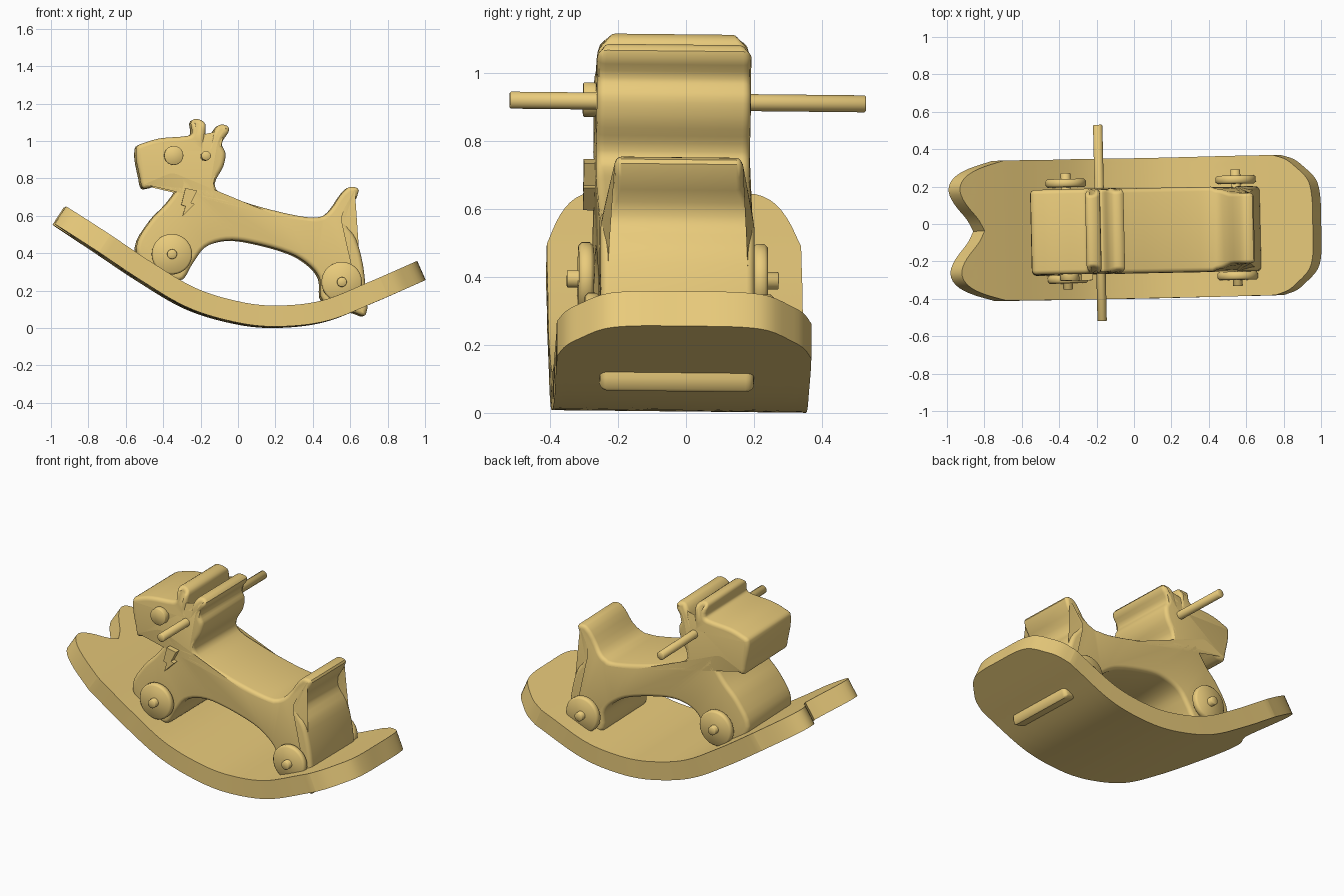
import bpy, bmesh, math
from mathutils import Matrix, Vector

if "Cube" in bpy.data.objects:
    bpy.data.objects.remove(bpy.data.objects["Cube"])

TILT = Matrix.Rotation(math.radians(1.3), 4, 'Z') @ Matrix.Rotation(math.radians(-0.6), 4, 'X')
wood = bpy.data.materials.new("wood")
wood.diffuse_color = (0.82, 0.6, 0.2, 1)
wood.use_nodes = True
wood.node_tree.nodes["Principled BSDF"].inputs["Base Color"].default_value = wood.diffuse_color


def finish(name, bm, y=0.0, angle=40):
    bmesh.ops.recalc_face_normals(bm, faces=bm.faces)
    me = bpy.data.meshes.new(name)
    bm.to_mesh(me)
    bm.free()
    ob = bpy.data.objects.new(name, me)
    bpy.context.collection.objects.link(ob)
    me.materials.append(wood)
    ob.matrix_world = TILT @ Matrix.Translation((0, y, 0))
    bpy.ops.object.select_all(action='DESELECT')
    ob.select_set(True)
    bpy.context.view_layer.objects.active = ob
    bpy.ops.object.shade_smooth_by_angle(angle=math.radians(angle))
    return ob


def smooth_path(pts, n, closed):
    """Hermite curve through the points, without overshoot."""
    P = [Vector(p) for p in pts]
    N = len(P)
    at = (lambda i: P[i % N]) if closed else (lambda i: P[max(0, min(N - 1, i))])
    out = []
    for i in range(N if closed else N - 1):
        a, b = at(i), at(i + 1)
        d = (b - a).length
        ta = (b - at(i - 1)).normalized() * d
        tb = (at(i + 2) - a).normalized() * d
        for k in range(n):
            t = k / n
            out.append(a * (2*t**3 - 3*t*t + 1) + ta * (t**3 - 2*t*t + t)
                       + b * (3*t*t - 2*t**3) + tb * (t**3 - t*t))
    return out if closed else out + [P[-1]]


def lerp(table, x):
    for (x0, y0), (x1, y1) in zip(table, table[1:]):
        if x <= x1:
            return y0 + (y1 - y0) * (x - x0) / (x1 - x0)
    return table[-1][1]


def loft(rings):
    bm = bmesh.new()
    vs = [[bm.verts.new(p) for p in r] for r in rings]
    n = len(vs[0])
    for a, b in zip(vs, vs[1:]):
        for i in range(n):
            bm.faces.new((a[i], a[(i+1) % n], b[(i+1) % n], b[i]))
    bm.faces.new(vs[0])
    bm.faces.new(vs[-1])
    return bm


def rod(name, x, z, r, y0, y1, bevel=0.004, y=0.0, seg=32):
    """Cylinder along y with a softened rim."""
    prof = [(y0, r - bevel), (y0 + bevel, r), (y1 - bevel, r), (y1, r - bevel)]
    rings = [[(x + q * math.cos(2*math.pi*i/seg), yy, z + q * math.sin(2*math.pi*i/seg))
              for i in range(seg)] for yy, q in prof]
    return finish(name, loft(rings), y, 50)


# Rocker board: bent sheet with a notched front and a blunt back
center = smooth_path([(-0.97, 0.61), (-0.74, 0.46), (-0.5, 0.3), (-0.25, 0.155), (0, 0.08),
                      (0.2, 0.06), (0.45, 0.088), (0.7, 0.185), (0.99, 0.312)], 8, False)
center = [(p.x, p.y) for p in center]
tail = smooth_path([(0, -0.83), (0.06, -0.86), (0.15, -0.93), (0.22, -0.957), (0.28, -0.935),
                    (0.33, -0.86), (0.375, -0.72)], 5, False)
head = smooth_path([(0, 0.978), (0.15, 0.976), (0.24, 0.955), (0.31, 0.89), (0.35, 0.84),
                    (0.375, 0.77)], 5, False)
tail = [(p.x, p.y) for p in tail]
head = [(p.x, p.y) for p in head]
bm = bmesh.new()
rows, cols = 48, 40
grid = []
for j in range(cols + 1):
    y = 0.375 * math.sin(math.pi / 2 * (2 * j / cols - 1) * 0.999)
    x0, x1 = lerp(tail, abs(y)), lerp(head, abs(y))
    grid.append([bm.verts.new((x, y, lerp(center, x)))
                 for x in (x0 + (x1 - x0) * i / rows for i in range(rows + 1))])
for a, b in zip(grid, grid[1:]):
    for i in range(rows):
        bm.faces.new((a[i], a[i+1], b[i+1], b[i]))
board = finish("rocker_board", bm, -0.025)
sol = board.modifiers.new("thickness", 'SOLIDIFY')
sol.thickness, sol.offset = 0.112, 0
sol.use_even_offset = False
bpy.ops.object.modifier_apply(modifier=sol.name)
bpy.ops.object.shade_smooth_by_angle(angle=math.radians(40))

# Animal body: one side profile, extruded with rounded rims
profile = [(-0.55, 0.96), (-0.5, 0.99), (-0.42, 1.012), (-0.275, 1.025), (-0.252, 1.04),
           (-0.252, 1.108), (-0.187, 1.1), (-0.18, 1.04), (-0.182, 0.97), (-0.165, 0.97),
           (-0.115, 1.078), (-0.053, 1.066), (-0.092, 0.985), (-0.072, 0.93),
           (-0.085, 0.86), (-0.13, 0.77), (-0.105, 0.722), (0.01, 0.677), (0.17, 0.63),
           (0.35, 0.592), (0.435, 0.592), (0.485, 0.625), (0.58, 0.747), (0.642, 0.733),
           (0.568, 0.58), (0.625, 0.475), (0.662, 0.34), (0.677, 0.2), (0.678, 0.07),
           (0.62, 0.078), (0.45, 0.14), (0.432, 0.26), (0.38, 0.33), (0.275, 0.395),
           (0.06, 0.455), (-0.07, 0.466), (-0.18, 0.43), (-0.25, 0.34), (-0.32, 0.25),
           (-0.5, 0.33), (-0.55, 0.43), (-0.475, 0.57), (-0.39, 0.66), (-0.332, 0.74),
           (-0.322, 0.782), (-0.365, 0.8), (-0.505, 0.742), (-0.53, 0.8)]
pts = smooth_path(profile, 4, True)
n = len(pts)


def side_scale(x, z):
    """Narrow the tail and the ear tips."""
    if x > 0.42 and z > 0.55:
        t = min(1, (z - 0.55) / 0.12)
        return 1 - 0.17 * t * t * (3 - 2 * t)
    return 1 - 0.13 * max(0, (z - 1.03) / 0.08) ** 2


def ring(y, inset):
    out = []
    for i, p in enumerate(pts):
        d = (pts[(i + 1) % n] - pts[i - 1]).normalized()
        q = p + Vector((d.y, -d.x)) * inset
        out.append((q.x, y * side_scale(p.x, p.y), q.y))
    return out


H, R = 0.227, 0.024
arc = [(H - R + R * math.sin(a), R - R * math.cos(a))
       for a in (math.pi / 2 * k / 4 for k in range(5))]
rings = [ring(-y, s) for y, s in reversed(arc)] + [ring(y, s) for y, s in arc]
finish("body", loft(rings), -0.043)

# Handle bar through the head
rod("handle_bar", -0.182, 0.916, 0.025, -0.525, 0.525)

# Eye disc and zigzag badge on the front side only
rod("eye", -0.35, 0.92, 0.051, -0.262, -0.2, 0.003, -0.043)
zigzag = [(-0.288, 0.745), (-0.225, 0.732), (-0.258, 0.667), (-0.238, 0.66),
          (-0.304, 0.594), (-0.288, 0.648), (-0.31, 0.656)]
finish("zigzag_badge", loft([[(x, y, z) for x, z in zigzag] for y in (-0.26, -0.2)]), -0.043, 20)

# Wheels and axles
for end, x, z in (("front", -0.36, 0.392), ("rear", 0.548, 0.243)):
    rod(end + "_axle", x, z, 0.026, -0.312, 0.312, 0.003, -0.035)
    for side, s in (("near", -1), ("far", 1)):
        rod(f"{end}_{side}_wheel", x, z, 0.108, s * 0.257 - 0.022, s * 0.257 + 0.022, 0.01, -0.035, 48)
